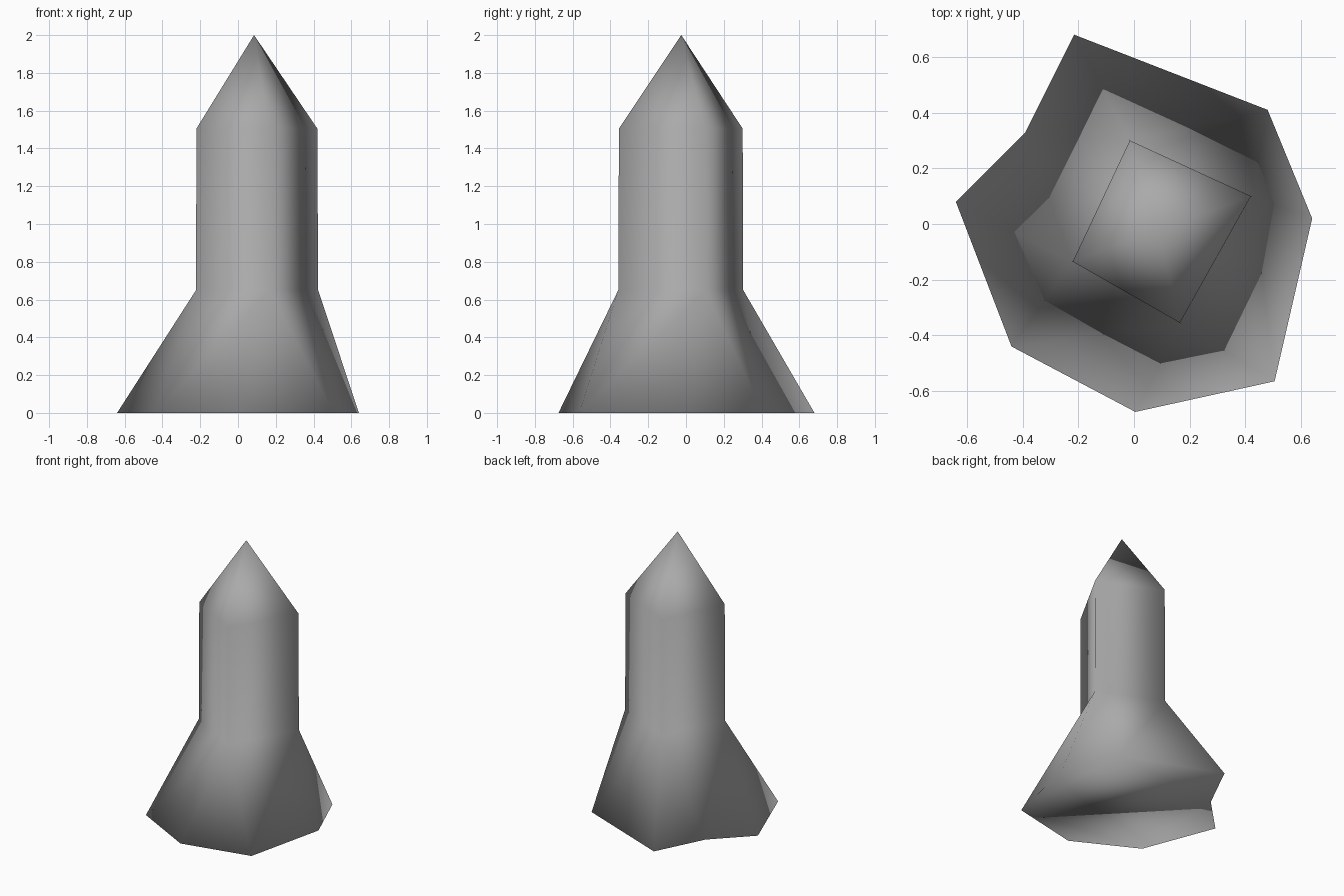
import bpy
import bmesh

# Remove the default cube
cube = bpy.data.objects.get("Cube")
if cube:
    bpy.data.objects.remove(cube, do_unlink=True)

# One plain grey material
grey = bpy.data.materials.new("plain grey")
grey.use_nodes = True
colour = (0.4, 0.4, 0.4, 1)
grey.diffuse_color = colour
grey.node_tree.nodes["Principled BSDF"].inputs["Base Color"].default_value = colour

# Outlines seen from above: square shaft and eight-cornered foot
SHAFT = [(-0.015, 0.30), (0.42, 0.10), (0.165, -0.355), (-0.22, -0.135)]
FOOT = [(-0.39, 0.33), (-0.215, 0.68), (0.48, 0.41), (0.64, 0.02),
        (0.505, -0.565), (0.005, -0.675), (-0.44, -0.44), (-0.64, 0.08)]

bm = bmesh.new()


def ring(outline, z):
    return [bm.verts.new((x, y, z)) for x, y in outline]


tip = bm.verts.new((0.085, -0.025, 2))
shoulder = ring(SHAFT, 1.505)
waist = ring([(x * 1.01, y * 1.01) for x, y in SHAFT], 0.65)
foot = ring(FOOT, 0)

for i in range(4):
    j = (i + 1) % 4
    # Pointed top and upright shaft
    bm.faces.new((tip, shoulder[i], shoulder[j]))
    bm.faces.new((shoulder[i], waist[i], waist[j], shoulder[j]))
    # Flared skirt: two triangles fan from each corner, one links to the next
    a, b, c = (foot[(2 * i + k) % 8] for k in range(3))
    bm.faces.new((waist[i], a, b))
    bm.faces.new((waist[i], b, c))
    bm.faces.new((waist[i], c, waist[j]))

# Flat underside
bm.faces.new(foot)
bmesh.ops.recalc_face_normals(bm, faces=bm.faces)
for face in bm.faces:
    face.smooth = True

mesh = bpy.data.meshes.new("pointed_pillar")
bm.to_mesh(mesh)
bm.free()
mesh.materials.append(grey)
pillar = bpy.data.objects.new("pointed_pillar", mesh)
bpy.context.collection.objects.link(pillar)
